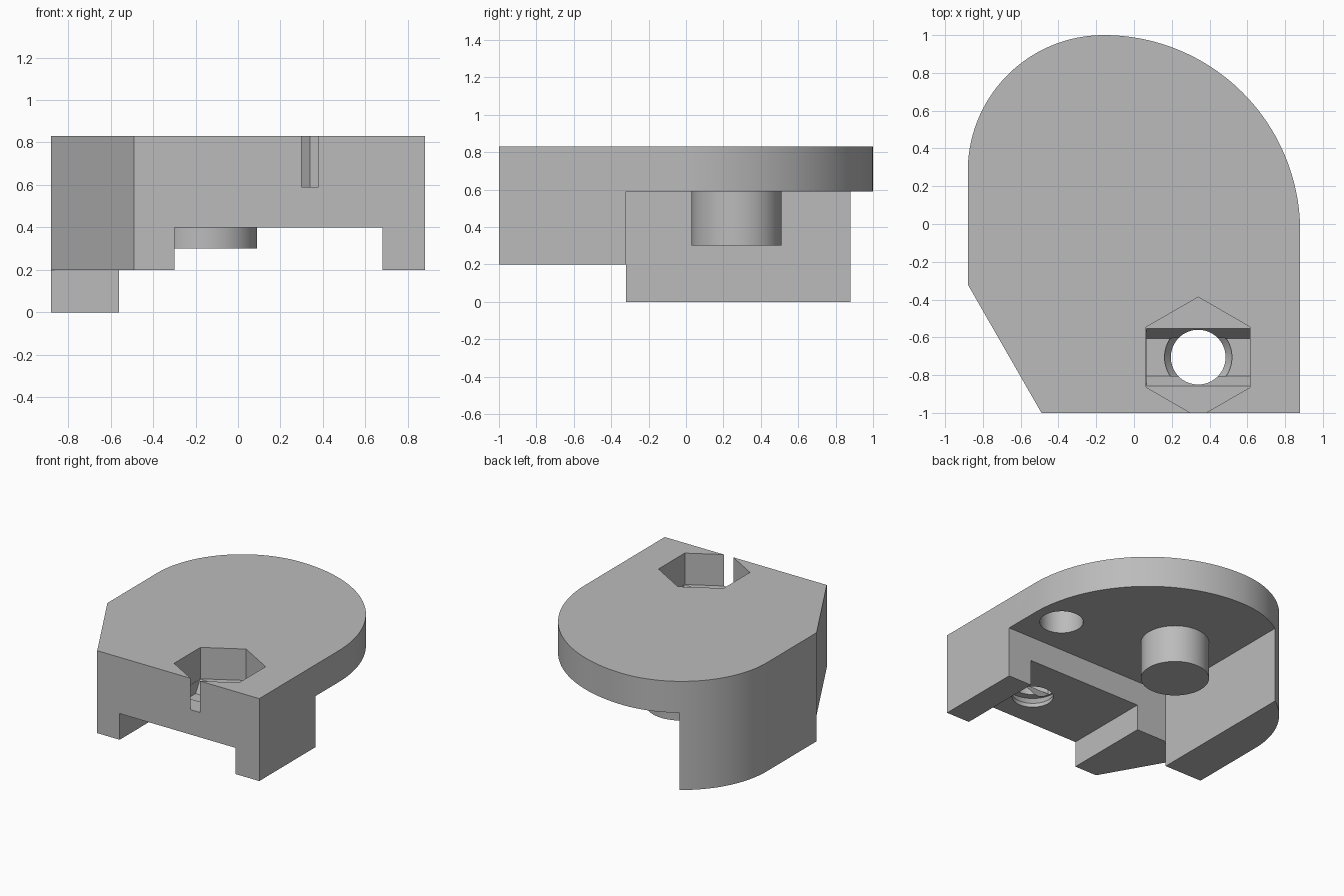
import bpy
import bmesh
from math import sin, cos, radians

cube = bpy.data.objects.get("Cube")
if cube:
    bpy.data.objects.remove(cube, do_unlink=True)

grey = bpy.data.materials.new("plain grey")
grey.use_nodes = True
grey.diffuse_color = (0.5, 0.5, 0.5, 1)
grey.node_tree.nodes["Principled BSDF"].inputs["Base Color"].default_value = grey.diffuse_color


def arc(cx, cy, r, start, end, steps):
    angles = [radians(start + (end - start) * i / steps) for i in range(steps + 1)]
    return [(cx + r * cos(a), cy + r * sin(a)) for a in angles]


def circle(cx, cy, r, sides=64, turn=0):
    return arc(cx, cy, r, turn, turn + 360, sides)[:-1]


def rect(x0, x1, y0, y1):
    return [(x0, y0), (x1, y0), (x1, y1), (x0, y1)]


def loft(name, *layers):
    """Solid through a stack of (outline, height) layers, bottom to top."""
    bm = bmesh.new()
    rings = [[bm.verts.new((x, y, z)) for x, y in pts] for pts, z in layers]
    bm.faces.new(rings[0][::-1])
    bm.faces.new(rings[-1])
    n = len(rings[0])
    for low, high in zip(rings, rings[1:]):
        for i in range(n):
            j = (i + 1) % n
            bm.faces.new((low[i], low[j], high[j], high[i]))
    bmesh.ops.recalc_face_normals(bm, faces=bm.faces)
    mesh = bpy.data.meshes.new(name)
    bm.to_mesh(mesh)
    bm.free()
    mesh.materials.append(grey)
    obj = bpy.data.objects.new(name, mesh)
    bpy.context.collection.objects.link(obj)
    return obj


def prism(name, pts, z0, z1):
    return loft(name, (pts, z0), (pts, z1))


def activate(obj):
    bpy.ops.object.select_all(action="DESELECT")
    obj.select_set(True)
    bpy.context.view_layer.objects.active = obj


def cut(body, cutter):
    cutter.hide_render = True
    activate(body)
    mod = body.modifiers.new("cut", "BOOLEAN")
    mod.operation = "DIFFERENCE"
    mod.solver = "EXACT"
    mod.object = cutter
    bpy.ops.object.modifier_apply(modifier=mod.name)
    bpy.data.objects.remove(cutter, do_unlink=True)


# Full-height body: chamfered front corner, two rounded back corners
outline = [(-0.49, -1), (0.88, -1)]
outline += arc(-0.16, -0.04, 1.04, 0, 90, 40)
outline += arc(-0.16, 0.28, 0.72, 90, 180, 40)[1:]
outline += [(-0.88, -0.32)]
body = prism("bracket_body", outline, 0, 0.83)

# Underside: raised front block, channel through it, space under the plate
cut(body, prism("front_clearance", rect(-1.2, 1.2, -1.2, -0.32), -0.1, 0.2))
cut(body, prism("back_clearance", rect(-0.56, 1.2, -0.32, 1.2), -0.1, 0.59))
cut(body, prism("channel", rect(-0.3, 0.68, -1.2, -0.3), -0.1, 0.4))

# Hexagonal nut pocket breaking through the front face
hx, hy = 0.34, -0.705
cut(body, prism("nut_pocket", circle(hx, hy, 0.318, 6, 30), 0.59, 1))

# Sloped groove in the pocket floor
cut(body, loft("groove",
               (rect(hx - 0.274, hx + 0.274, hy - 0.1, hy + 0.1), 0.5),
               (rect(hx - 0.274, hx + 0.274, hy - 0.152, hy + 0.152), 0.591)))

# Screw hole with countersink
small, wide = circle(hx, hy, 0.145), circle(hx, hy, 0.195)
cut(body, loft("screw_hole", (small, 0.3), (small, 0.43), (wide, 0.499),
               (small, 0.502), (small, 0.7)))

# Blind hole under the plate
cut(body, prism("blind_hole", circle(0.65, -0.02, 0.153), 0.5, 0.79))

# Round post hanging from the plate
post = prism("round_post", circle(-0.15, 0.27, 0.24), 0.3, 0.6)

for obj in (body, post):
    activate(obj)
    bpy.ops.object.shade_smooth_by_angle(angle=radians(25))
